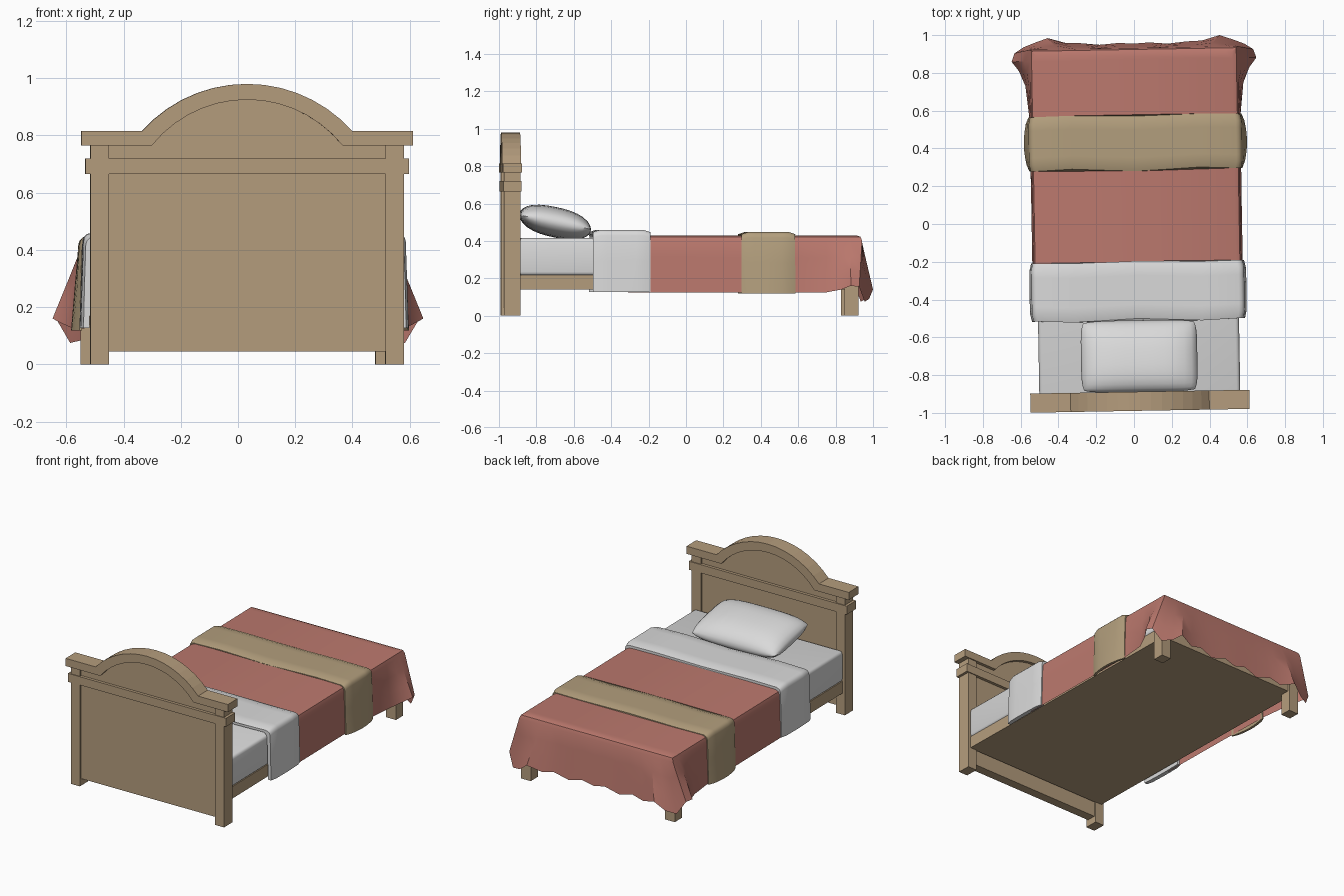
import bpy, bmesh, math
from mathutils import Matrix, Vector

if "Cube" in bpy.data.objects:
    bpy.data.objects.remove(bpy.data.objects["Cube"])

# The whole bed is turned slightly and sits a little off the centre line
PLACE = Matrix.Translation((0.015, 0, 0)) @ Matrix.Rotation(math.radians(1), 4, 'Z')


def material(name, rgb):
    m = bpy.data.materials.new(name)
    m.diffuse_color = (*rgb, 1)
    m.use_nodes = True
    m.node_tree.nodes["Principled BSDF"].inputs["Base Color"].default_value = m.diffuse_color
    return m


WOOD = material("light wood", (0.46, 0.335, 0.205))
WHITE = material("white linen", (0.70, 0.70, 0.70))
RED = material("dusty red cloth", (0.50, 0.19, 0.155))
TAN = material("tan cloth", (0.45, 0.345, 0.205))


def build(name, verts, faces, mat, smooth=None, bevel=0):
    bm = bmesh.new()
    vs = [bm.verts.new(v) for v in verts]
    for f in faces:
        bm.faces.new([vs[i] for i in f])
    bmesh.ops.remove_doubles(bm, verts=bm.verts, dist=1e-5)
    bmesh.ops.recalc_face_normals(bm, faces=bm.faces)
    if bevel:
        bmesh.ops.bevel(bm, geom=bm.edges[:], offset=bevel, segments=3,
                        profile=0.5, affect='EDGES')
    bm.transform(PLACE)
    me = bpy.data.meshes.new(name)
    bm.to_mesh(me)
    bm.free()
    me.materials.append(mat)
    ob = bpy.data.objects.new(name, me)
    bpy.context.collection.objects.link(ob)
    if smooth:
        bpy.ops.object.select_all(action='DESELECT')
        ob.select_set(True)
        bpy.context.view_layer.objects.active = ob
        bpy.ops.object.shade_smooth_by_angle(angle=math.radians(smooth))
    return ob


def loft(name, rings, mat, **kw):
    """Join equal closed rings and cap both ends."""
    n = len(rings[0])
    verts = [p for r in rings for p in r]
    faces = [(k * n + i, k * n + (i + 1) % n, (k + 1) * n + (i + 1) % n, (k + 1) * n + i)
             for k in range(len(rings) - 1) for i in range(n)]
    faces += [tuple(range(n)), tuple(range((len(rings) - 1) * n, len(rings) * n))]
    return build(name, verts, faces, mat, **kw)


def prism(name, outline, y0, y1, mat, **kw):
    """Extrude an xz outline along y."""
    return loft(name, [[(x, y, z) for x, z in outline] for y in (y0, y1)], mat, **kw)


def box(name, x0, x1, y0, y1, z0, z1, mat, **kw):
    return prism(name, [(x0, z0), (x1, z0), (x1, z1), (x0, z1)], y0, y1, mat, **kw)


def arch(half, base, rise, n=14):
    """Circular arc from right to left."""
    r = (half ** 2 + rise ** 2) / (2 * rise)
    a = math.asin(half / r)
    return [(r * math.sin(a - 2 * a * i / n), base + rise - r + r * math.cos(a - 2 * a * i / n))
            for i in range(n + 1)]


# Headboard
outer, inner = arch(0.367, 0.815, 0.165), arch(0.333, 0.765, 0.16)
prism("headboard_cap", [(0.58, 0.765), (0.58, 0.815)] + outer
      + [(-0.58, 0.815), (-0.58, 0.765)] + inner[::-1], -0.989, -0.888, WOOD)
prism("headboard_arch_panel", inner, -0.968, -0.908, WOOD)
box("headboard_panel", -0.483, 0.483, -0.968, -0.908, 0.045, 0.766, WOOD)
box("headboard_rail", -0.565, 0.565, -0.987, -0.889, 0.665, 0.72, WOOD)

# Posts and foot legs, mirrored
for side, s in (("left", -1), ("right", 1)):
    a, b = sorted((s * 0.483, s * 0.548))
    box(f"headboard_post_{side}", a, b, -0.982, -0.895, 0, 0.765, WOOD)
    a, b = sorted((s * 0.48, s * 0.55))
    box(f"foot_leg_{side}", a, b, 0.838, 0.912, 0, 0.2, WOOD)

# Base and mattress
box("bed_base", -0.53, 0.53, -0.9, 0.9, 0.14, 0.218, WOOD)
box("mattress", -0.532, 0.532, -0.905, 0.905, 0.215, 0.415, WHITE, bevel=0.02, smooth=40)


# Blanket: half of the hem as (x, y, z), mirrored, with a top edge above it
hem = [(0.557, -0.3, 0.125), (0.557, 0.2, 0.125), (0.56, 0.58, 0.125), (0.577, 0.74, 0.125),
       (0.61, 0.82, 0.14), (0.648, 0.87, 0.16), (0.632, 0.915, 0.155), (0.585, 0.945, 0.075),
       (0.52, 0.97, 0.09), (0.455, 0.992, 0.14), (0.36, 0.965, 0.11), (0.28, 0.962, 0.13),
       (0.18, 0.952, 0.10), (0.08, 0.96, 0.13), (0, 0.955, 0.11)]
path = hem + [(-x, y, z) for x, y, z in hem[-2::-1]]
rings = []
for inset, z in ((0.03, 0.43), (0.008, 0.422), (0, 0.40)):
    ring = []
    for x, y, _ in path:
        ex, ey = 0.55 - inset, 0.932 - inset
        ring.append((max(-ex, min(ex, x)) if y < 0.9 else x * ex / 0.632 if abs(x) > 0.6
                     else x * ex / 0.63, min(ey, y) if y < 0.9 else ey, z))
    rings.append(ring)
edge = rings[-1]
for t in (0.33, 0.67, 1):
    rings.append([tuple(Vector(e).lerp(Vector(h), t)) for e, h in zip(edge, path)])
n = len(path)
faces = [(k * n + i, k * n + i + 1, (k + 1) * n + i + 1, (k + 1) * n + i)
         for k in range(len(rings) - 1) for i in range(n - 1)]
build("blanket", [p for r in rings for p in r], faces + [tuple(range(n))], RED, smooth=25)


def band(name, half, top, bottom, thick, y0, y1, bulge, wave, mat):
    """Cloth strip laid across the bed, hanging down both sides."""
    def section(h, z):
        r = 0.03
        right = [(h + 0.008, bottom), (h + 0.004, bottom + (z - bottom) * 0.5)]
        right += [(h - r + r * math.cos(a), z - r + r * math.sin(a))
                  for a in (0, math.pi / 6, math.pi / 3, math.pi / 2)]
        right += [(h * 0.6, z), (h * 0.3, z)]
        return right + [(0, z)] + [(-x, q) for x, q in right[::-1]]

    out, inn = section(half, top), section(half - thick, top - thick)[::-1]
    loops = []
    for k in range(9):
        t = k / 8
        drop = 0.012 if k in (0, 8) else 0
        loop = []
        for i, (x, z) in enumerate(out + inn):
            low = (top - z) / (top - bottom)
            sag = drop if i < len(out) else 0
            x -= math.copysign(sag * 0.6, x) if abs(x) > half * 0.9 else 0
            x += math.copysign(bulge * low * math.sin(math.pi * t), x) if x else 0
            y = y0 + (y1 - y0) * t + wave * math.cos(x * 9) * (1 - low) * (1 - t * 0.5)
            loop.append((x, y, z - (sag if low < 0.2 else 0)))
        loops.append(loop)
    return loft(name, loops, mat, smooth=30)


# Folded sheet and runner
band("folded_sheet", 0.563, 0.459, 0.128, 0.028, -0.508, -0.2, 0.004, 0.008, WHITE)
band("bed_runner", 0.563, 0.448, 0.118, 0.016, 0.288, 0.575, 0.02, -0.008, TAN)

# Pillow: two puffed sheets meeting at a seam, tilted toward the headboard
N = 14
verts, faces = [], []
for s in (1, -1):
    base = len(verts)
    for j in range(N + 1):
        for i in range(N + 1):
            u, v = (math.sin(math.pi / 2 * (2 * q / N - 1)) for q in (i, j))
            puff = math.sqrt(max(0, 1 - abs(u) ** 3.5) * max(0, 1 - abs(v) ** 2.6))
            x = 0.308 * u * (1 - 0.05 * v ** 6)
            y = 0.19 * v * (1 - 0.06 * u ** 6)
            verts.append((x, y - 0.7, 0.5 - 0.2 * y + s * 0.082 * puff))
    faces += [tuple(base + q for q in (j * (N + 1) + i, j * (N + 1) + i + 1,
                                       (j + 1) * (N + 1) + i + 1, (j + 1) * (N + 1) + i))
              for j in range(N) for i in range(N)]
build("pillow", verts, faces, WHITE, smooth=50)
